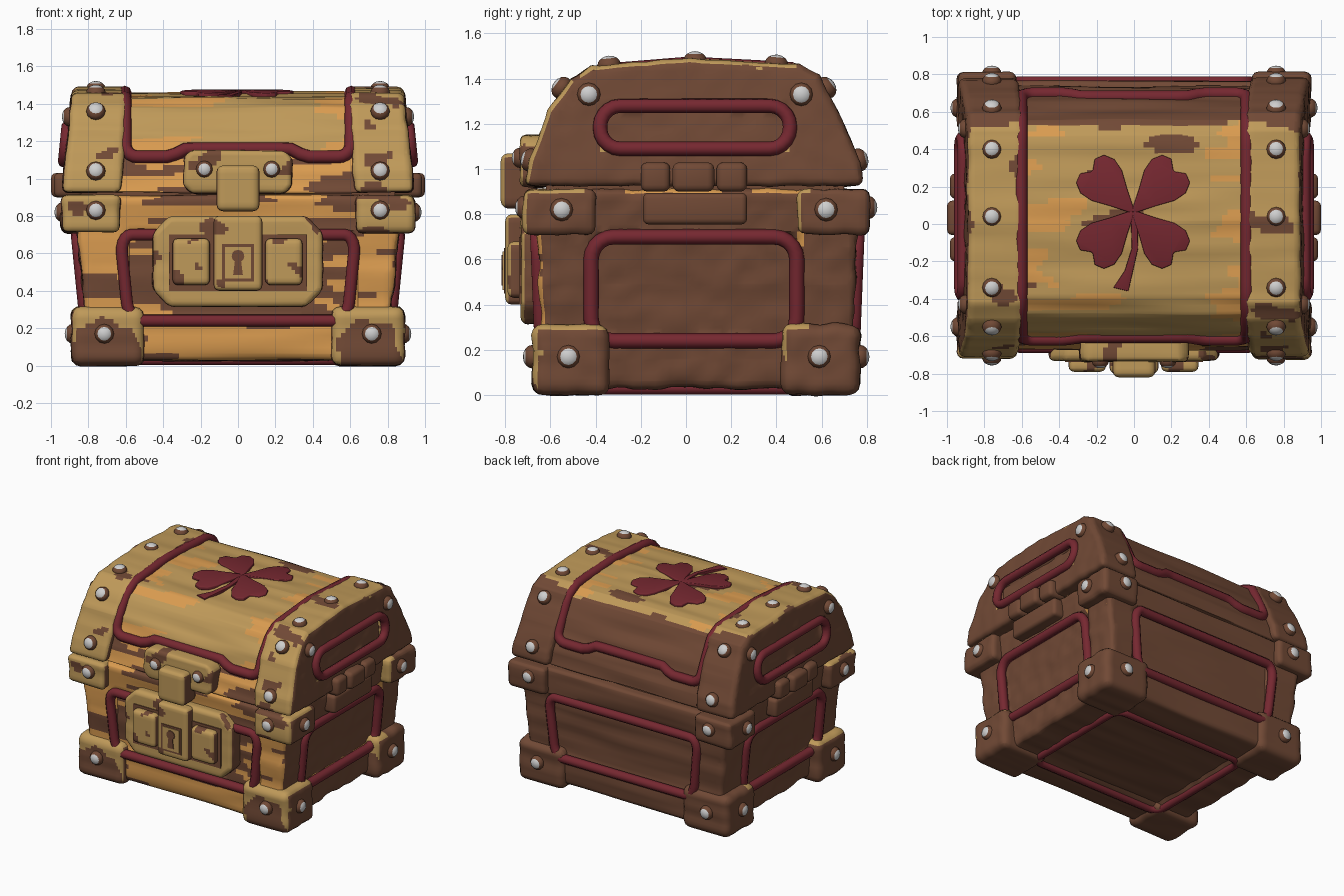
import bpy, bmesh, math
from mathutils import Vector, noise

cube = bpy.data.objects.get("Cube")
if cube:
    bpy.data.objects.remove(cube)


def material(name, rgb):
    m = bpy.data.materials.new(name)
    m.use_nodes = True
    m.diffuse_color = (*rgb, 1)
    m.node_tree.nodes["Principled BSDF"].inputs["Base Color"].default_value = (*rgb, 1)
    return m


PAINTS = [material("dark_brown", (.165, .067, .036)), material("tan_gold", (.52, .32, .10)),
          material("orange_wood", (.70, .33, .08)), material("deep_red", (.18, .021, .03)),
          material("pale_steel", (.62, .62, .62))]
BROWN, TAN, ORANGE, RED, STEEL = range(5)
MID = .04      # y centre of the chest


def grain(c, sx, sy, sz):
    return noise.noise(Vector((c.x * sx, c.y * sy, c.z * sz)))


# Painting rules: worn light paint on the front and top, brown elsewhere
def lit(c, n):
    edge = .53 + .03 * grain(c, 4, 4, 4)
    return n.y < -.4 or (n.z > .45 and c.y < edge)


def metal(c, n):
    return TAN if lit(c, n) and grain(c, 5, 5, 7) < .42 else BROWN


def worn_metal(c, n):
    return TAN if lit(c, n) and grain(c, 9, 3, 11) < .16 else BROWN


def corner_metal(c, n):
    worn = math.hypot(abs(c.x) - .7, c.z - .08) < .17 + .05 * grain(c, 8, 8, 8)
    return TAN if lit(c, n) and not worn else BROWN


def wood(c, n):
    if not lit(c, n):
        return BROWN
    chip = grain(c, 2.5, 9, 14)
    if c.z > 1.13:
        if chip > .5:
            return BROWN
        return TAN if grain(c, 2, 9, 9) > abs(c.x) * 1.3 - .75 else ORANGE
    if c.z > .72:
        return BROWN if chip > .02 else ORANGE
    if abs(c.x) < .62 and c.z > .24:
        return BROWN if chip > -.12 else ORANGE
    return BROWN if chip > .25 else ORANGE


def plain(index):
    return lambda c, n: index


def prism(name, outline, axis, lo, hi, rule, bevel=.03, step=0, shape=None, rough=0, recess=()):
    """Extrude an outline along an axis, round it, slice it for paint, then carve it."""
    bm = bmesh.new()

    def place(u, v, w):
        return ((w, u, v), (u, w, v), (u, v, w))[axis]
    rings = [[bm.verts.new(place(u, v, w)) for u, v in outline] for w in (lo, hi)]
    for ring in rings:
        bm.faces.new(ring)
    for i in range(len(outline)):
        bm.faces.new((rings[0][i - 1], rings[0][i], rings[1][i], rings[1][i - 1]))
    if shape:
        for v in bm.verts:
            v.co = shape(v.co)
    bmesh.ops.recalc_face_normals(bm, faces=bm.faces)
    if bevel:
        sharp = [e for e in bm.edges if e.calc_face_angle(0) > .6]
        bmesh.ops.bevel(bm, geom=sharp, offset=bevel, segments=3, profile=.5,
                        affect='EDGES', clamp_overlap=True)
    if step:
        for k in range(3):
            low, high = min(v.co[k] for v in bm.verts), max(v.co[k] for v in bm.verts)
            normal = Vector([float(j == k) for j in range(3)])
            for i in range(1, int((high - low) / step) + 1):
                geom = bm.verts[:] + bm.edges[:] + bm.faces[:]
                bmesh.ops.bisect_plane(bm, geom=geom, dist=.0005, plane_no=normal,
                                       plane_co=normal * (low + i * step))
    bm.normal_update()
    moves = []
    for v in bm.verts:
        push = rough * grain(v.co, 1.5, 13, 13)
        for k, u0, u1, v0, v1 in recess:
            a, b = [v.co[j] for j in range(3) if j != k]
            if abs(v.normal[k]) > .8 and u0 < a < u1 and v0 < b < v1:
                push -= .03
        moves.append(v.normal * push)
    for v, m in zip(bm.verts, moves):
        v.co += m
    bm.normal_update()
    for f in bm.faces:
        f.material_index = rule(f.calc_center_median(), f.normal)
    return finish(name, bm)


def finish(name, bm):
    me = bpy.data.meshes.new(name)
    bm.to_mesh(me)
    bm.free()
    for p in PAINTS:
        me.materials.append(p)
    ob = bpy.data.objects.new(name, me)
    bpy.context.collection.objects.link(ob)
    return ob


def rect(u0, u1, v0, v1, cut=0):
    if not cut:
        return [(u0, v0), (u1, v0), (u1, v1), (u0, v1)]
    return [(u0 + cut, v0), (u1 - cut, v0), (u1, v0 + cut), (u1, v1 - cut),
            (u1 - cut, v1), (u0 + cut, v1), (u0, v1 - cut), (u0, v0 + cut)]


def box(name, x, y, z, rule, bevel=.03, step=.03, **more):
    return prism(name, rect(*x, *y), 2, *z, rule, bevel, step, **more)


# Raised red trim following a rounded rectangle mapped onto a surface
def trim(name, u0, u1, v0, v1, r, surface, width=.034):
    pts = []
    for q, (cu, cv) in enumerate([(u1 - r, v1 - r), (u0 + r, v1 - r), (u0 + r, v0 + r), (u1 - r, v0 + r)]):
        for i in range(6):
            a = (q + i / 5) * math.pi / 2
            pts.append(Vector((cu + r * math.cos(a), cv + r * math.sin(a))))
    dense = []
    for a, b in zip(pts, pts[1:] + pts[:1]):
        n = max(1, int((b - a).length / .05))
        dense += [a.lerp(b, i / n) for i in range(n)]
    cu = bpy.data.curves.new(name, 'CURVE')
    cu.dimensions = '3D'
    cu.bevel_depth = width
    cu.bevel_resolution = 2
    sp = cu.splines.new('POLY')
    sp.points.add(len(dense) - 1)
    for p, d in zip(sp.points, dense):
        p.co = (*surface(d.x, d.y), 1)
    sp.use_cyclic_u = True
    sp.use_smooth = True
    cu.materials.append(PAINTS[RED])
    bpy.context.collection.objects.link(bpy.data.objects.new(name, cu))


# Body with sunken panels on every side
def half_x(z):
    return .79 + .1 * z


def half_y(z):
    return .68 + .04 * z


def flare(p):
    return Vector((p.x * half_x(p.z), MID + .01 + p.y * half_y(p.z), p.z))


box("chest_body", (-1, 1), (-1, 1), (.03, .91), wood, .035, .033, shape=flare, rough=.014,
    recess=[(0, -.42, .49, .24, .69), (1, -.61, .61, .25, .69), (2, -.54, .54, -.4, .47)])
box("lid_seam", (-.84, .84), (-.62, .7), (.88, .97), plain(BROWN), 0, 0)
for word, s in (("front", -1), ("back", 1)):
    trim(word + "_panel_trim", -1, 1, .24, .7, .1,
         lambda u, z: (u * (.56 + .1 * z), MID + .01 + s * half_y(z), z))
for word, s in (("left", 1), ("right", -1)):
    trim(word + "_panel_trim", -.42, .49, .24, .7, .1, lambda y, z: (s * half_x(z), y, z))
    trim(word + "_lid_panel_trim", -.38, .46, 1.09, 1.28, .09,
         lambda y, z: (s * (1.04 - .1 * z), y, z), .032)
trim("bottom_panel_trim", -.56, .56, -.42, .49, .08, lambda x, y: (x, y, .03), .028)

# Arched lid between two heavy end bands
ARCH = [(-.72, .925), (-.69, 1.04), (-.61, 1.26), (-.51, 1.4), (-.42, 1.455), (.015, 1.49),
        (.5, 1.465), (.59, 1.415), (.7, 1.2), (.77, 1.03), (.785, .925)]
INNER = [Vector((MID + (y - MID) * .94, .925 + (z - .925) * .95)) for y, z in ARCH]
prism("lid_wood", INNER, 0, -.7, .7, wood, .01, .03, rough=.014)
for word, s in (("left", 1), ("right", -1)):
    prism(word + "_lid_band", ARCH, 0, .62 * s, .94 * s, metal, .035, .03, rough=.008,
          shape=lambda p: Vector((p.x * (1.1 - .105 * p.z), p.y, p.z)),
          recess=[(0, -.37, .45, 1.1, 1.27)])
LENGTHS = [(b - a).length for a, b in zip(INNER, INNER[1:])]


def on_lid(x, s):
    lift = .045 * max(0, min(1, (.36 - abs(x)) / .08))
    middle = sum(LENGTHS) / 2
    s += lift if s < middle - .8 else -lift if s > middle + .8 else 0
    for a, b, d in zip(INNER, INNER[1:], LENGTHS):
        if s <= d:
            p = a.lerp(b, s / d)
            break
        s -= d
    return (x, p.x, p.y)


trim("lid_trim", -.605, .605, .2, sum(LENGTHS) - .18, .07, on_lid, .036)


# Four-leaf clover laid on the lid
def lid_height(y):
    for a, b in zip(INNER, INNER[1:]):
        if a.x <= y <= b.x:
            return a.lerp(b, (y - a.x) / (b.x - a.x)).y
    return 1.4


def drape(p):
    return Vector((p.x, p.y, lid_height(p.y) + p.z))


HALF_LEAF = [(0, .01), (.11, .065), (.2, .115), (.27, .128), (.325, .105), (.345, .055), (.31, .006)]
LEAF = HALF_LEAF + [(u, -v) for u, v in reversed(HALF_LEAF)]
STEM = [(.018, .06), (.022, -.13), (-.03, -.36), (-.11, -.34), (-.05, -.25), (-.012, -.13), (-.018, .06)]
for i in range(4):
    a = math.radians(45 + 90 * i)
    c, s = math.cos(a), math.sin(a)
    prism("clover_leaf", [(u * c - v * s - .005, u * s + v * c + .065) for u, v in LEAF], 2,
          -.01, .016, plain(RED), .006, shape=drape)
prism("clover_stem", STEM, 2, -.01, .015, plain(RED), .004, shape=drape)


# Rivets: brown dome with a steel tip
def rivet(pos, direction, size=.052):
    bm = bmesh.new()
    bmesh.ops.create_uvsphere(bm, u_segments=12, v_segments=8, radius=size)
    for f in bm.faces:
        f.material_index = STEEL if f.calc_center_median().z > size * .62 else BROWN
    ob = finish("rivet", bm)
    ob.scale.z = .8
    ob.location = pos
    ob.rotation_euler = Vector(direction).to_track_quat('Z', 'Y').to_euler()


BAND_RIVETS = [(-.69, 1.04, -1, .25), (-.55, 1.36, -.8, .6), (-.34, 1.46, -.1, 1), (.04, 1.48, 0, 1),
               (.4, 1.465, .1, 1), (.62, 1.36, .8, .6), (.765, 1.04, 1, .25),
               (-.715, .83, -1, 0), (.805, .83, 1, 0)]
for s in (-1, 1):
    for y, z, ny, nz in BAND_RIVETS:
        rivet((s * .76, y, z), (0, ny, nz))
    for y, ny in ((-.68, -1), (.77, 1)):
        rivet((s * .715, y, .17), (0, ny, 0))
    for x, y, z in ((.9, -.43, 1.33), (.9, .51, 1.33), (.94, -.55, .82), (.94, .62, .82),
                    (.885, -.52, .17), (.885, .59, .17)):
        rivet((s * x, y, z), (s, 0, 0))
    rivet((s * .18, -.735, 1.05), (0, -1, 0), .045)

    # Corner brackets and feet
    side = "left" if s > 0 else "right"
    for word, mid, foot in (("front", (-.72, -.4), (-.68, -.34)), ("back", (.49, .81), (.42, .77))):
        name = word + "_" + side
        box(name + "_bracket", sorted((s * .63, s * .945)), mid, (.71, .912), metal, .035, rough=.01)
        box(name + "_foot", sorted((s * .5, s * .89)), foot, (0, .315), corner_metal, .05, .025, rough=.01)

    # Side handles
    for y in ((-.2, -.07), (-.06, .125), (.135, .27)):
        box(side + "_handle_grip", sorted((s * .83, s * (1 if y[0] == -.06 else .985))), y,
            (.9, 1.03), plain(BROWN), .03, 0)
    box(side + "_handle_mount", sorted((s * .83, s * .95)), (-.19, .27), (.755, .895), plain(BROWN), .025, 0)

# Lock and hasp
prism("lock_plate", rect(-.455, .455, .315, .8, .09), 1, -.73, -.6, metal, .03, .025, rough=.008)
prism("lock_plate_inset", rect(-.37, .37, .4, .7), 1, -.738, -.729, plain(BROWN), 0)
for x in ((-.35, -.15), (.145, .345)):
    box("lock_side_block", x, (-.79, -.7), (.43, .68), worn_metal, .03, .02)
box("lock_body", (-.13, .13), (-.8, -.7), (.4, .8), metal, .03, .02)
prism("keyhole_surround", rect(-.085, .085, .45, .65), 1, -.806, -.798, plain(BROWN), 0)
prism("keyhole_face", rect(-.07, .07, .465, .635), 1, -.811, -.803, plain(TAN), 0)
RING = [(.034 * math.cos(i * math.pi / 6), .585 + .034 * math.sin(i * math.pi / 6)) for i in range(12)]
prism("keyhole_round", RING, 1, -.816, -.808, plain(BROWN), 0)
prism("keyhole_slot", [(-.014, .58), (.014, .58), (.026, .485), (-.026, .485)], 1, -.816, -.808, plain(BROWN), 0)
prism("hasp_plate", rect(-.29, .29, .92, 1.15, .04), 1, -.735, -.6, metal, .025, .025, rough=.008)
box("hasp", (-.115, .115), (-.82, -.66), (.825, 1.07), metal, .035, .025)

# Smooth shading with crisp edges
for ob in bpy.context.scene.objects:
    ob.select_set(ob.type == 'MESH')
    if ob.type == 'MESH':
        bpy.context.view_layer.objects.active = ob
bpy.ops.object.shade_smooth_by_angle(angle=math.radians(40))
